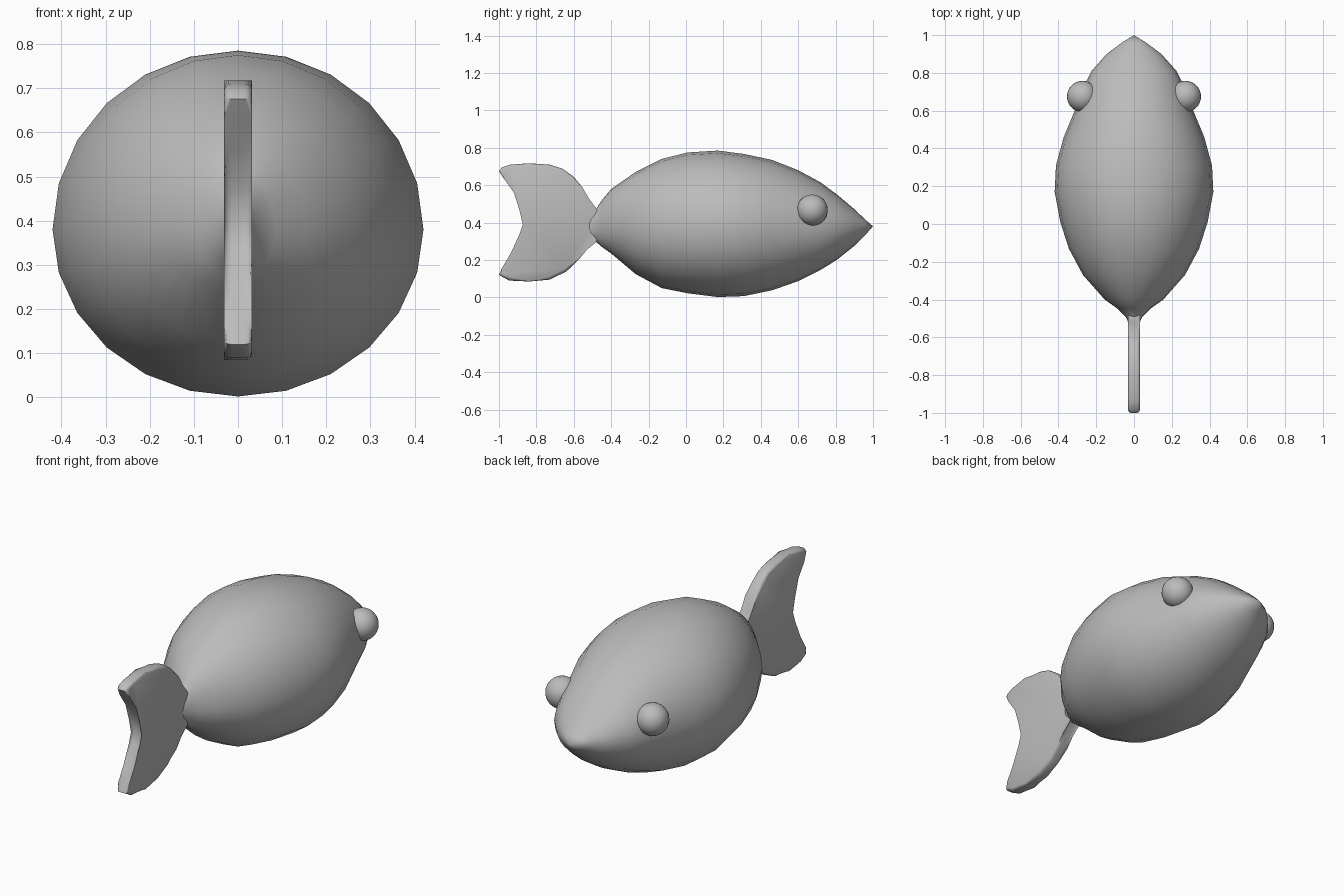
import bpy, bmesh, math

if "Cube" in bpy.data.objects:
    bpy.data.objects.remove(bpy.data.objects["Cube"])

grey = bpy.data.materials.new("grey")
grey.diffuse_color = (0.5, 0.5, 0.5, 1)
grey.use_nodes = True
grey.node_tree.nodes["Principled BSDF"].inputs["Base Color"].default_value = grey.diffuse_color


def finish(name, bm, angle):
    bmesh.ops.recalc_face_normals(bm, faces=bm.faces)
    mesh = bpy.data.meshes.new(name)
    bm.to_mesh(mesh)
    bm.free()
    mesh.materials.append(grey)
    obj = bpy.data.objects.new(name, mesh)
    bpy.context.collection.objects.link(obj)
    bpy.ops.object.select_all(action='DESELECT')
    obj.select_set(True)
    bpy.context.view_layer.objects.active = obj
    bpy.ops.object.shade_smooth_by_angle(angle=math.radians(angle))
    return obj


# Body: elliptical rings along y, each (y, top, bottom, half width)
RINGS = [(-0.53, 0.45, 0.31, 0.026), (-0.49, 0.46, 0.305, 0.045), (-0.45, 0.52, 0.27, 0.085),
         (-0.40, 0.58, 0.235, 0.155), (-0.27, 0.67, 0.125, 0.27), (-0.13, 0.74, 0.05, 0.345),
         (0.01, 0.775, 0.022, 0.39), (0.17, 0.785, 0.002, 0.42), (0.31, 0.767, 0.007, 0.413),
         (0.46, 0.735, 0.038, 0.372), (0.60, 0.68, 0.087, 0.314), (0.72, 0.615, 0.147, 0.27),
         (0.81, 0.548, 0.203, 0.225), (0.90, 0.472, 0.275, 0.145), (0.96, 0.415, 0.335, 0.065)]
SIDES = 24
MID = 0.38
bm = bmesh.new()
rows = []
for y, top, bottom, w in RINGS:
    row = []
    for i in range(SIDES):
        a = 2 * math.pi * i / SIDES
        s = math.sin(a)
        z = MID + s * ((top - MID) if s > 0 else (MID - bottom))
        row.append(bm.verts.new((w * math.cos(a), y, z)))
    rows.append(row)
nose = bm.verts.new((0, 1, MID))
for i in range(SIDES):
    j = (i + 1) % SIDES
    for a, b in zip(rows, rows[1:]):
        bm.faces.new((a[i], a[j], b[j], b[i]))
    bm.faces.new((rows[-1][i], rows[-1][j], nose))
bm.faces.new(rows[0])
finish("body", bm, 50)

# Tail fin: crescent outline in the y-z plane, extruded with rounded rim
OUTLINE = [(-0.46, 0.44), (-0.49, 0.46), (-0.52, 0.53), (-0.555, 0.59), (-0.60, 0.645),
           (-0.66, 0.688), (-0.73, 0.71), (-0.84, 0.717), (-0.94, 0.71), (-0.985, 0.695),
           (-1.0, 0.675), (-0.97, 0.63), (-0.92, 0.56), (-0.875, 0.475), (-0.855, 0.39),
           (-0.875, 0.33), (-0.935, 0.24), (-0.985, 0.155), (-1.0, 0.12), (-0.945, 0.09),
           (-0.84, 0.085), (-0.73, 0.095), (-0.64, 0.138), (-0.575, 0.2), (-0.53, 0.255),
           (-0.49, 0.31), (-0.46, 0.33)]
T = 0.032
bm = bmesh.new()
left = [bm.verts.new((-T, y, z)) for y, z in OUTLINE]
right = [bm.verts.new((T, y, z)) for y, z in OUTLINE]
bm.faces.new(left)
bm.faces.new(right[::-1])
for i in range(len(OUTLINE)):
    j = (i + 1) % len(OUTLINE)
    bm.faces.new((left[i], right[i], right[j], left[j]))
rim = [e for e in bm.edges if abs(e.verts[0].co.x - e.verts[1].co.x) < 1e-5]
bmesh.ops.bevel(bm, geom=rim, offset=0.017, segments=3, profile=0.5, affect='EDGES')
finish("tail_fin", bm, 50)

# Eyes
for side, name in ((-1, "eye_left"), (1, "eye_right")):
    bm = bmesh.new()
    bmesh.ops.create_uvsphere(bm, u_segments=24, v_segments=14, radius=0.083)
    for v in bm.verts:
        v.co.x += side * 0.272
        v.co.y += 0.675
        v.co.z += 0.467
    finish(name, bm, 60)
